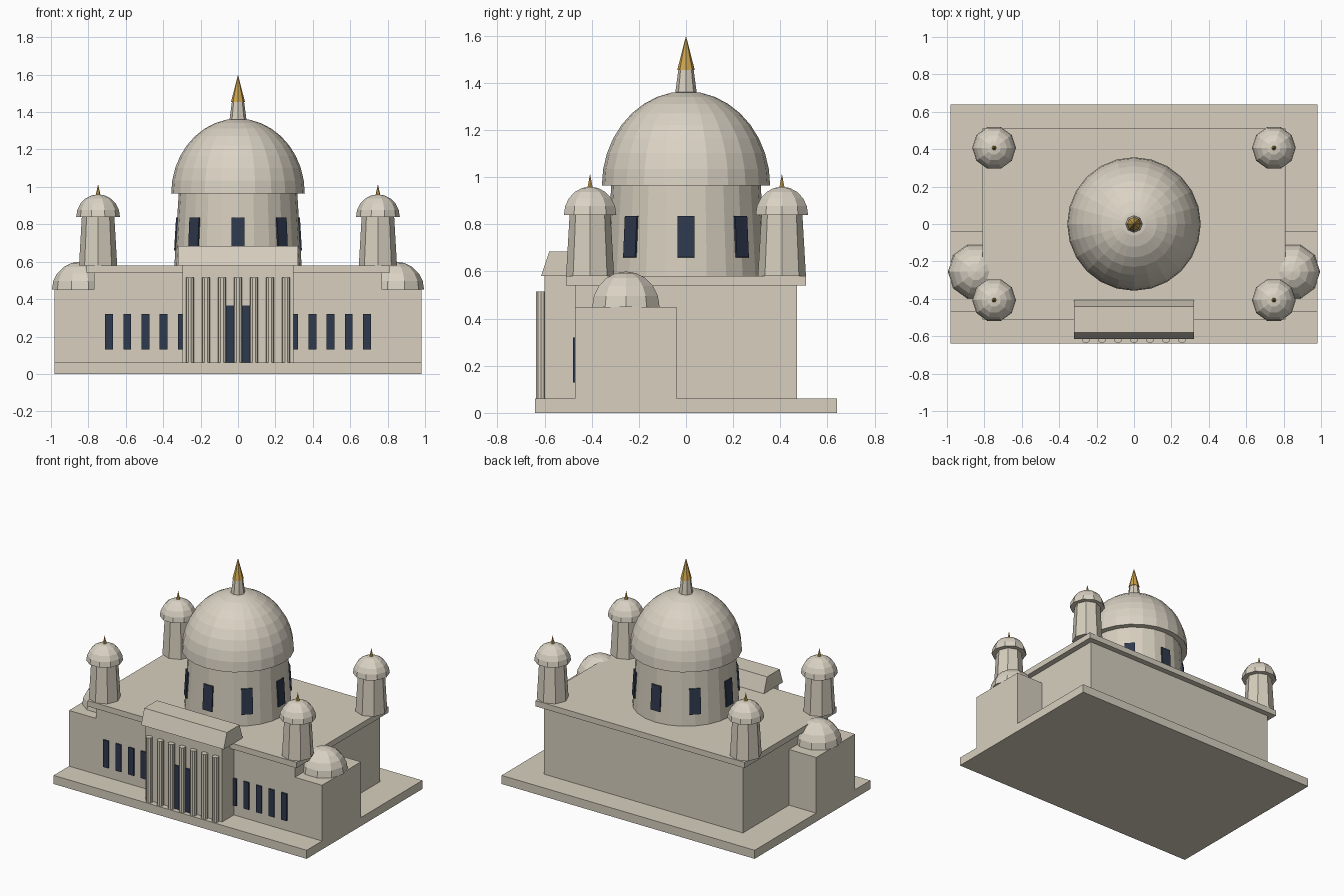
import bpy, bmesh, math
from mathutils import Matrix

if "Cube" in bpy.data.objects:
    bpy.data.objects.remove(bpy.data.objects["Cube"])


def material(name, rgb):
    m = bpy.data.materials.new(name)
    m.diffuse_color = (*rgb, 1)
    m.use_nodes = True
    m.node_tree.nodes["Principled BSDF"].inputs["Base Color"].default_value = m.diffuse_color
    return m


STONE = material("pale stone", (0.68, 0.625, 0.52))
DOME = material("light dome stone", (0.70, 0.645, 0.55))
GLASS = material("dark blue glass", (0.028, 0.041, 0.076))
GOLD = material("gold", (0.62, 0.38, 0.075))


def finish(name, bm, mat):
    bmesh.ops.recalc_face_normals(bm, faces=bm.faces)
    me = bpy.data.meshes.new(name)
    bm.to_mesh(me)
    bm.free()
    me.materials.append(mat)
    ob = bpy.data.objects.new(name, me)
    bpy.context.collection.objects.link(ob)
    return ob


def box(name, x0, x1, y0, y1, z0, z1, mat=STONE):
    bm = bmesh.new()
    mtx = (Matrix.Translation(((x0 + x1) / 2, (y0 + y1) / 2, (z0 + z1) / 2))
           @ Matrix.Diagonal((x1 - x0, y1 - y0, z1 - z0, 1)))
    bmesh.ops.create_cube(bm, size=1, matrix=mtx)
    return finish(name, bm, mat)


def lathe(name, profile, sides, x, y, mat):
    """Closed solid of revolution from (radius, z) points, bottom to top."""
    bm = bmesh.new()
    rings = []
    for r, z in profile:
        if r < 1e-5:
            rings.append([bm.verts.new((x, y, z))])
        else:
            rings.append([bm.verts.new((x + r * math.cos(a), y + r * math.sin(a), z))
                          for a in (2 * math.pi * k / sides for k in range(sides))])
    for lo, hi in zip(rings, rings[1:]):
        for k in range(sides):
            n = (k + 1) % sides
            if len(hi) == 1:
                bm.faces.new((lo[k], lo[n], hi[0]))
            else:
                bm.faces.new((lo[k], lo[n], hi[n], hi[k]))
    bm.faces.new(rings[0][::-1])
    if len(rings[-1]) > 1:
        bm.faces.new(rings[-1])
    return finish(name, bm, mat)


def dome(name, r, z, h, sides, rings, x, y):
    pts = [(r * math.cos(t), z + h * math.sin(t))
           for t in (math.pi / 2 * i / rings for i in range(rings + 1))]
    return lathe(name, pts, sides, x, y, DOME)


# Plinth, main hall and cornice
box("plinth", -0.98, 0.98, -0.64, 0.64, 0, 0.06)
box("main_hall", -0.77, 0.77, -0.47, 0.47, 0.06, 0.54)
box("cornice", -0.81, 0.81, -0.51, 0.51, 0.54, 0.58)

# Side wings with half domes
for s, side in ((-1, "left"), (1, "right")):
    xa, xb = sorted((s * 0.77, s * 0.98))
    box(side + "_wing", xa, xb, -0.47, -0.04, 0.06, 0.45)
    dome(side + "_wing_dome", 0.15, 0.45, 0.15, 10, 5, s * 0.845, -0.255)

    # Front windows
    for i in range(5):
        x = s * (0.30 + 0.0975 * i)
        box(side + "_front_window", x - 0.021, x + 0.021, -0.479, -0.4695, 0.13, 0.32, GLASS)

    # Corner turrets
    for y, end in ((-0.407, "front"), (0.407, "back")):
        n = f"{end}_{side}_turret"
        lathe(n, [(0.102, 0.58), (0.087, 0.84)], 8, s * 0.748, y, STONE)
        dome(n + "_dome", 0.117, 0.84, 0.12, 10, 5, s * 0.748, y)
        lathe(n + "_finial", [(0.014, 0.95), (0, 1.015)], 6, s * 0.748, y, GOLD)

# Portico block, door and columns
box("portico", -0.297, 0.297, -0.60, -0.47, 0.06, 0.58)
box("door", -0.065, 0.065, -0.608, -0.5995, 0.06, 0.365, GLASS)
for i in range(-3, 4):
    lathe("portico_column", [(0.022, 0.06), (0.022, 0.515)], 10, i * 0.0856, -0.615, STONE)

# Sloped parapet over the portico
bm = bmesh.new()
outline = [(-0.615, 0.58), (-0.58, 0.685), (-0.44, 0.685), (-0.405, 0.58)]
face = bm.faces.new([bm.verts.new((-0.32, y, z)) for y, z in outline])
ext = bmesh.ops.extrude_face_region(bm, geom=[face])
bmesh.ops.translate(bm, vec=(0.64, 0, 0),
                    verts=[v for v in ext["geom"] if isinstance(v, bmesh.types.BMVert)])
if not face.is_valid or len(face.link_faces if hasattr(face, "link_faces") else []) == 0:
    if len(bm.faces) == 5:
        bm.faces.new([v for v in bm.verts if v.co.x < 0])
finish("portico_parapet", bm, STONE)

# Drum, great dome, lantern and spire
lathe("drum", [(0.34, 0.58), (0.317, 0.97)], 24, 0, 0, STONE)
dome("great_dome", 0.357, 0.965, 0.40, 24, 9, 0, 0)
lathe("lantern", [(0.048, 1.34), (0.032, 1.46)], 8, 0, 0, STONE)
lathe("spire", [(0.037, 1.455), (0, 1.60)], 8, 0, 0, GOLD)

# Eight drum windows, leaning with the wall
for i in range(8):
    w = box("drum_window", -0.036, 0.036, -0.0045, 0.0045, -0.088, 0.088, GLASS)
    w.matrix_world = (Matrix.Rotation(i * math.pi / 4, 4, "Z")
                      @ Matrix.Translation((0, -0.332, 0.748))
                      @ Matrix.Rotation(-math.atan(0.023 / 0.39), 4, "X"))
